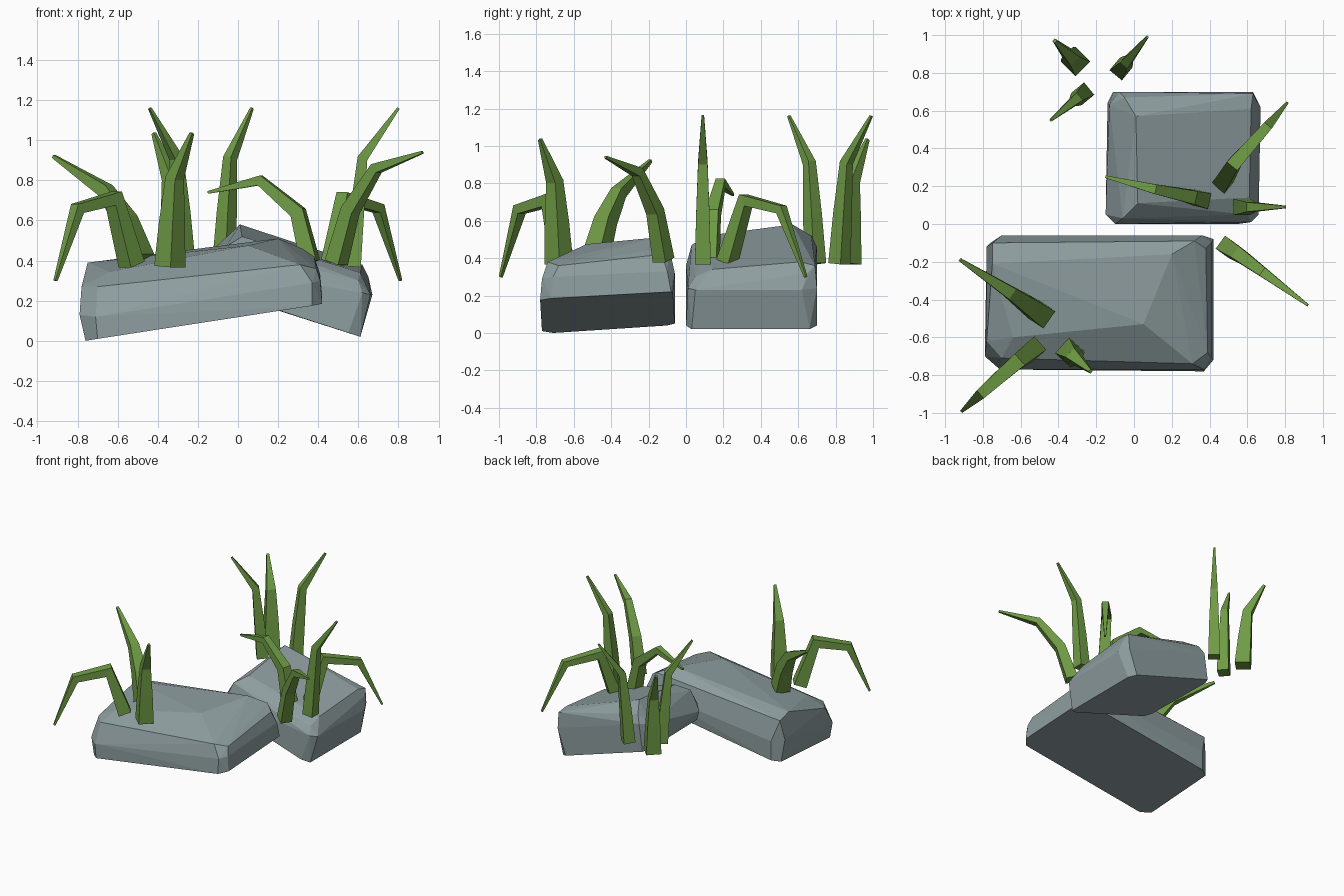
import bpy, bmesh, math
from mathutils import Vector

if "Cube" in bpy.data.objects:
    bpy.data.objects.remove(bpy.data.objects["Cube"])


def material(name, colour):
    m = bpy.data.materials.new(name)
    m.diffuse_color = (*colour, 1)
    m.use_nodes = True
    m.node_tree.nodes["Principled BSDF"].inputs["Base Color"].default_value = m.diffuse_color
    return m


STONE = material("stone", (0.27, 0.34, 0.35))
GREEN = material("leaf_green", (0.16, 0.33, 0.06))


def finish(bm, name, mat):
    bmesh.ops.recalc_face_normals(bm, faces=bm.faces)
    me = bpy.data.meshes.new(name)
    bm.to_mesh(me)
    bm.free()
    me.materials.append(mat)
    ob = bpy.data.objects.new(name, me)
    bpy.context.collection.objects.link(ob)


def rock(name, points):
    """Chipped block: hull of its corner points, near-flat facets merged."""
    bm = bmesh.new()
    for p in points:
        bm.verts.new(p)
    res = bmesh.ops.convex_hull(bm, input=bm.verts[:])
    loose = [v for v in bm.verts if not v.link_faces]
    bmesh.ops.delete(bm, geom=loose, context='VERTS')
    bmesh.ops.dissolve_limit(bm, angle_limit=math.radians(4),
                             verts=bm.verts[:], edges=bm.edges[:])
    finish(bm, name, STONE)


def blade(name, path, width):
    """Square-section tapering blade that bends along a four-point path."""
    pts = [Vector(p) for p in path]
    flat = pts[-1] - pts[0]
    side = Vector((-flat.y, flat.x, 0)).normalized()
    bm = bmesh.new()
    rings = []
    for i, p in enumerate(pts):
        t = Vector()
        if i > 0:
            t += (p - pts[i - 1]).normalized()
        if i < len(pts) - 1:
            t += (pts[i + 1] - p).normalized()
        up = side.cross(t.normalized())
        h = width * (0.5, 0.42, 0.3, 0.08)[i]
        rings.append([bm.verts.new(p + side * a * h + up * b * h)
                      for a, b in ((-1, -1), (1, -1), (1, 1), (-1, 1))])
    for r, s in zip(rings, rings[1:]):
        for k in range(4):
            n = (k + 1) % 4
            bm.faces.new((r[k], r[n], s[n], s[k]))
    bm.faces.new(rings[0])
    bm.faces.new(rings[-1])
    finish(bm, name, GREEN)


# Rocks: bottom, middle, shoulder and top corners
rock("front_rock", [
    (-.76, -.71, 0), (-.70, -.77, .01), (.37, -.78, .175), (.42, -.72, .185),
    (.42, -.08, .22), (.36, -.07, .21), (-.70, -.06, .05), (-.76, -.10, .04),
    (-.79, -.70, .13), (-.71, -.77, .12), (.37, -.77, .29), (.41, -.71, .30),
    (.41, -.10, .33), (.36, -.06, .32), (-.70, -.06, .20), (-.78, -.12, .21),
    (-.78, -.62, .27), (-.70, -.71, .27), (.31, -.74, .38), (.39, -.68, .36),
    (.38, -.13, .42), (.32, -.09, .46), (-.75, -.10, .36),
    (-.75, -.21, .39), (.20, -.16, .51), (.05, -.53, .475), (-.64, -.60, .345)])
rock("back_rock", [
    (-.13, .05, .26), (-.10, 0, .25), (.55, 0, .04), (.61, .03, .02),
    (.61, .66, .02), (.56, .70, .04), (-.11, .70, .25), (-.14, .64, .26),
    (-.15, .05, .33), (-.10, 0, .36), (.62, .01, .24), (.66, .05, .23),
    (.67, .62, .23), (.63, .70, .24), (-.08, .70, .46), (-.13, .63, .45),
    (-.07, .10, .46), (-.06, .03, .47), (.60, .05, .30), (.65, .65, .32),
    (.63, .69, .36), (-.05, .67, .52),
    (.01, .57, .58), (.62, .61, .38), (.61, .14, .34), (.02, .11, .52)])

# Upright blades share one bend: base xy, tip xy, tip z, bend z, width
uprights = [
    ((.57, .09), (.80, .09), 1.16, .91, .085),
    ((-.27, .69), (-.44, .55), 1.16, .91, .085),
    ((-.07, .82), (.07, .99), 1.16, .91, .085),
    ((-.34, -.68), (-.23, -.78), 1.035, .81, .11),
    ((-.31, .86), (-.42, .97), 1.035, .81, .11)]
for i, (b, t, top, bend, w) in enumerate(uprights):
    at = lambda f, z: (b[0] + (t[0] - b[0]) * f, b[1] + (t[1] - b[1]) * f, z)
    blade(f"upright_blade_{i + 1}",
          [at(0, .37), at(.1, .37 + (bend - .37) * .5), at(.22, bend), at(1, top)], w)

# Leaning and drooping blades
bent = {
    "leaning_blade_1": ([(-.49, -.48, .41), (-.56, -.43, .60), (-.66, -.36, .75), (-.92, -.19, .92)], .11),
    "leaning_blade_2": ([(.49, -.12, .39), (.56, -.165, .65), (.69, -.26, .86), (.92, -.43, .94)], .085),
    "arching_blade": ([(.36, .13, .39), (.30, .145, .64), (.11, .185, .80), (-.15, .25, .74)], .085),
    "drooping_blade_1": ([(.47, .22, .38), (.53, .32, .71), (.70, .51, .66), (.81, .64, .30)], .085),
    "drooping_blade_2": ([(-.53, -.66, .38), (-.62, -.73, .71), (-.80, -.89, .66), (-.91, -.99, .30)], .095)}
for name, (path, w) in bent.items():
    blade(name, path, w)
